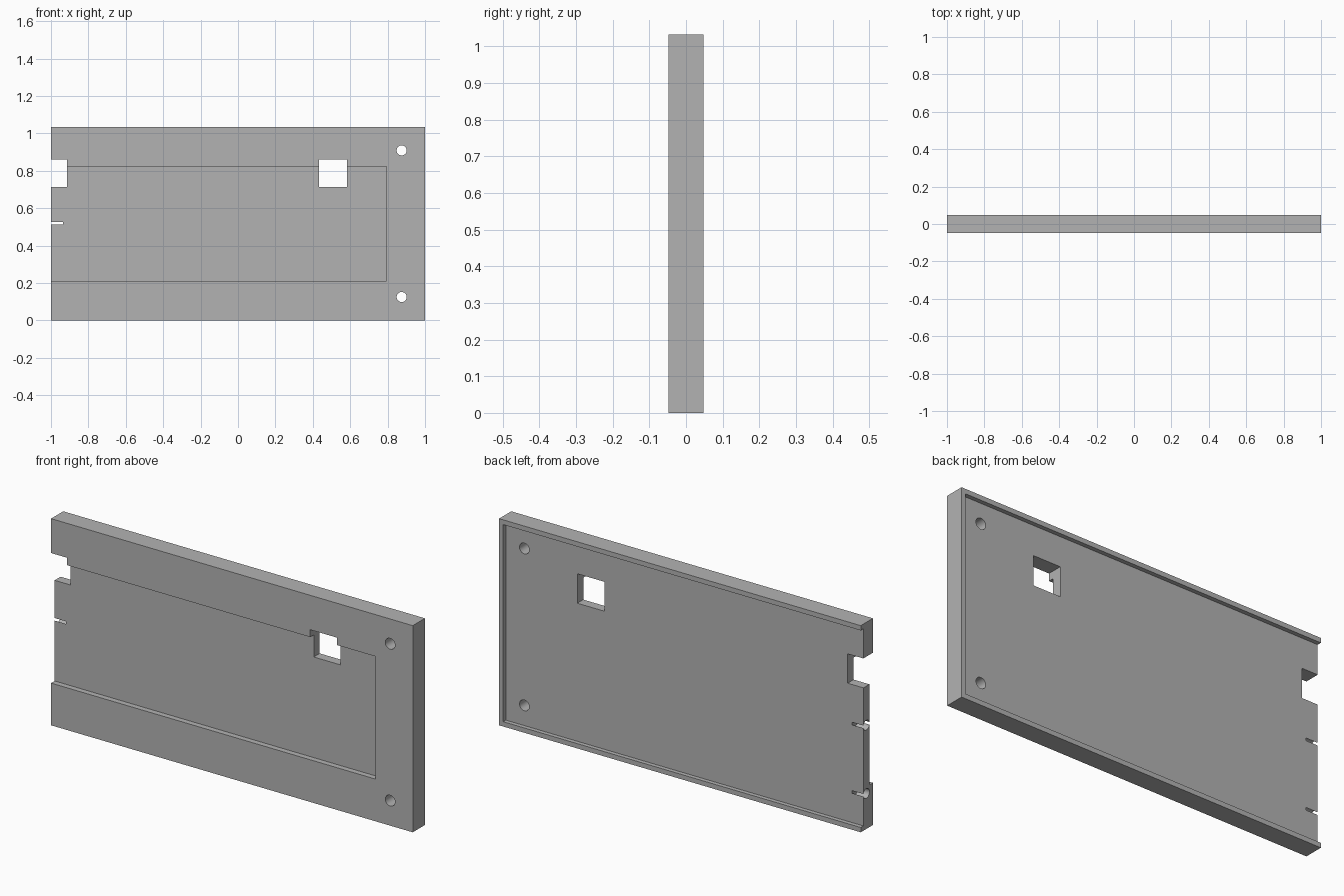
import bpy, math

if "Cube" in bpy.data.objects:
    bpy.data.objects.remove(bpy.data.objects["Cube"])

W, T, H = 1.0, 0.048, 1.033      # half width, half thickness, height
FRONT_FLOOR, BACK_FLOOR = -0.020, 0.027

grey = bpy.data.materials.new("mid grey")
grey.diffuse_color = (0.45, 0.45, 0.45, 1)
grey.use_nodes = True
grey.node_tree.nodes["Principled BSDF"].inputs["Base Color"].default_value = grey.diffuse_color


def box(name, x0, x1, y0, y1, z0, z1):
    bpy.ops.mesh.primitive_cube_add(
        size=1, location=((x0 + x1) / 2, (y0 + y1) / 2, (z0 + z1) / 2))
    ob = bpy.context.object
    ob.name = name
    ob.scale = (x1 - x0, y1 - y0, z1 - z0)
    bpy.ops.object.transform_apply(location=True, rotation=True, scale=True)
    return ob


def rod(name, radius, length, loc, rot):
    bpy.ops.mesh.primitive_cylinder_add(
        vertices=32, radius=radius, depth=length, location=loc, rotation=rot)
    ob = bpy.context.object
    ob.name = name
    bpy.ops.object.transform_apply(location=True, rotation=True, scale=True)
    return ob


panel = box("panel", -W, W, -T, T, 0, H)
panel.data.materials.append(grey)

cutters = [
    # shallow front recess and rimmed back recess, both open at the left end
    box("front_recess_cutter", -1.2, 0.793, -0.2, FRONT_FLOOR, 0.211, 0.824),
    box("back_recess_cutter", -1.2, 0.977, BACK_FLOOR, 0.2, 0.024, H - 0.024),
    # square window and matching edge notch
    box("window_cutter", 0.433, 0.582, -0.3, 0.3, 0.714, 0.861),
    box("notch_cutter", -1.3, -0.913, -0.3, 0.3, 0.714, 0.861),
]
# round mounting holes through the panel
for z in (0.125, 0.909):
    cutters.append(rod("mounting_hole_cutter", 0.027, 0.6, (0.875, 0, z),
                       (math.pi / 2, 0, 0)))
# pin sockets bored into the left end, breaking the thin web as slots
for z in (0.177, 0.519):
    cutters.append(rod("pin_socket_cutter", 0.0245, 0.2, (-1.036, 0.0035, z),
                       (0, math.pi / 2, 0)))

for c in cutters:
    c.hide_render = True
    m = panel.modifiers.new(c.name, 'BOOLEAN')
    m.operation = 'DIFFERENCE'
    m.solver = 'EXACT'
    m.object = c

# apply the cuts and clear the helpers
bpy.ops.object.select_all(action='DESELECT')
bpy.context.view_layer.objects.active = panel
panel.select_set(True)
for m in list(panel.modifiers):
    bpy.ops.object.modifier_apply(modifier=m.name)
for c in cutters:
    bpy.data.objects.remove(c, do_unlink=True)
bpy.ops.object.shade_smooth_by_angle(angle=math.radians(30))
